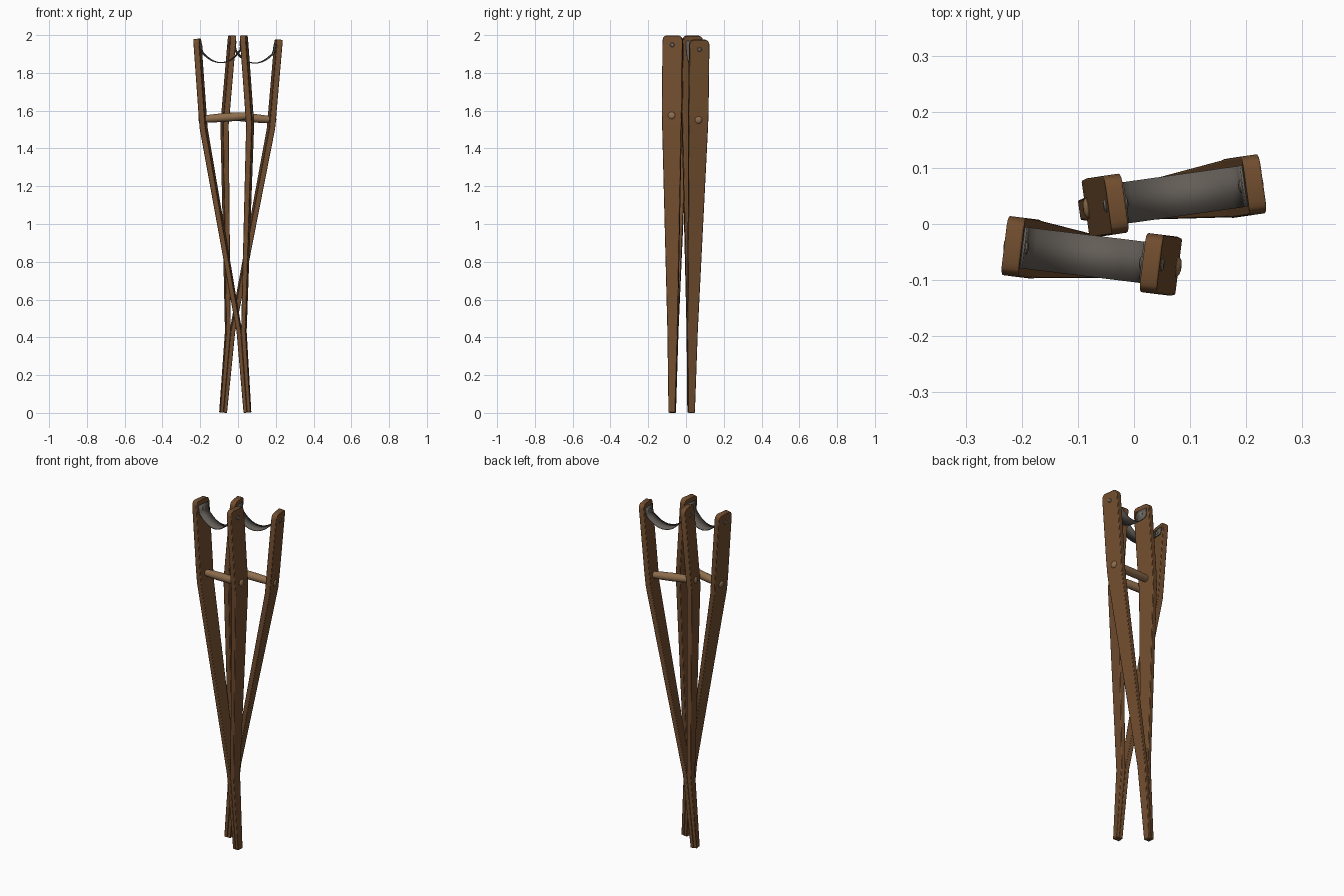
import bpy, bmesh, math
from mathutils import Vector, Matrix

if "Cube" in bpy.data.objects:
    bpy.data.objects.remove(bpy.data.objects["Cube"])


def material(name, rgb):
    m = bpy.data.materials.new(name)
    m.diffuse_color = (*rgb, 1)
    m.use_nodes = True
    m.node_tree.nodes["Principled BSDF"].inputs["Base Color"].default_value = m.diffuse_color
    return m


WOOD = material("dark wood", (0.165, 0.075, 0.028))
GRIP = material("light wood", (0.27, 0.155, 0.075))
CLOTH = material("grey sling", (0.125, 0.11, 0.095))
METAL = material("grey metal", (0.2, 0.17, 0.14))


def finish(name, bm, mat, frame, smooth=True):
    bmesh.ops.recalc_face_normals(bm, faces=bm.faces)
    mesh = bpy.data.meshes.new(name)
    bm.to_mesh(mesh)
    bm.free()
    ob = bpy.data.objects.new(name, mesh)
    bpy.context.collection.objects.link(ob)
    mesh.materials.append(mat)
    ob.matrix_world = frame
    if smooth:
        bpy.ops.object.select_all(action='DESELECT')
        ob.select_set(True)
        bpy.context.view_layer.objects.active = ob
        bpy.ops.object.shade_smooth_by_angle(angle=math.radians(35))
    return ob


def loft(rings):
    """Skin closed rings of points and cap both ends."""
    bm = bmesh.new()
    rows = [[bm.verts.new(p) for p in ring] for ring in rings]
    n = len(rows[0])
    for a, b in zip(rows, rows[1:]):
        for i in range(n):
            j = (i + 1) % n
            bm.faces.new((a[i], a[j], b[j], b[i]))
    bm.faces.new(rows[0][::-1])
    bm.faces.new(rows[-1])
    return bm


def turned(profile, z, sides):
    """Round part along local x from (x, radius) pairs."""
    return loft([[(x, r * math.cos(2 * math.pi * i / sides),
                   z + r * math.sin(2 * math.pi * i / sides)) for i in range(sides)]
                 for x, r in profile])


# rail stations: height, inner x, outer x, half depth
RAIL = [(0, 0, .019, .018), (.43, 0, .024, .027), (1.52, .109, .14, .051),
        (1.60, .109, .14, .053), (1.965, .109, .14, .053), (1.979, .109, .14, .050),
        (1.988, .109, .14, .043), (1.993, .109, .14, .030)]


def crutch(label, foot, top, yaw):
    # local frame: z along the shaft, x across the two rails
    foot, top = Vector(foot), Vector(top)
    az = (top - foot).normalized()
    ax = Vector((math.cos(yaw), math.sin(yaw), 0))
    ax = (ax - az * ax.dot(az)).normalized()
    ay = az.cross(ax)
    frame = Matrix.Translation(foot) @ Matrix((ax, ay, az)).transposed().to_4x4()

    for s, side in ((-1, "left"), (1, "right")):
        # split wooden rail
        bm = loft([[(s * a, -h, z), (s * b, -h, z), (s * b, h, z), (s * a, h, z)]
                   for z, a, b, h in RAIL])
        rail = finish(f"{label}_{side}_rail", bm, WOOD, frame)
        bev = rail.modifiers.new("soft edges", 'BEVEL')
        bev.width = 0.003
        bev.segments = 2
        bev.limit_method = 'ANGLE'
        # bolt holding the sling
        bm = turned([(s * .100, .006), (s * .102, .011), (s * .141, .012),
                     (s * .144, .008)], 1.942, 16)
        finish(f"{label}_{side}_bolt", bm, METAL, frame)

    # hand grip with domed ends through the rails
    half = [(.148, .006), (.146, .014), (.141, .019), (.109, .019), (.06, .022)]
    prof = [(-x, r) for x, r in half] + [(0, .023)] + half[::-1]
    finish(f"{label}_hand_grip", turned(prof, 1.567, 20), GRIP, frame)

    # sagging arm sling
    path = [(-.107, 1.966), (-.106, 1.935)]
    for i in range(21):
        x = -.102 + .204 * i / 20
        path.append((x, 1.858 + .06 * abs(x / .102) ** 2.1))
    path += [(.106, 1.935), (.107, 1.966)]
    bm = bmesh.new()
    rows = [[bm.verts.new((x, y, z)) for y in (-.037, .037)] for x, z in path]
    for a, b in zip(rows, rows[1:]):
        bm.faces.new((a[0], a[1], b[1], b[0]))
    sling = finish(f"{label}_sling", bm, CLOTH, frame)
    sol = sling.modifiers.new("thickness", 'SOLIDIFY')
    sol.thickness = 0.004
    sol.offset = 0


# two crutches leaning across each other
crutch("front_crutch", (.05, -.073, .0015), (-.093, -.055, 1.991), math.radians(-7))
crutch("back_crutch", (-.079, .027, .0015), (.0925, .053, 1.99), math.radians(8))
